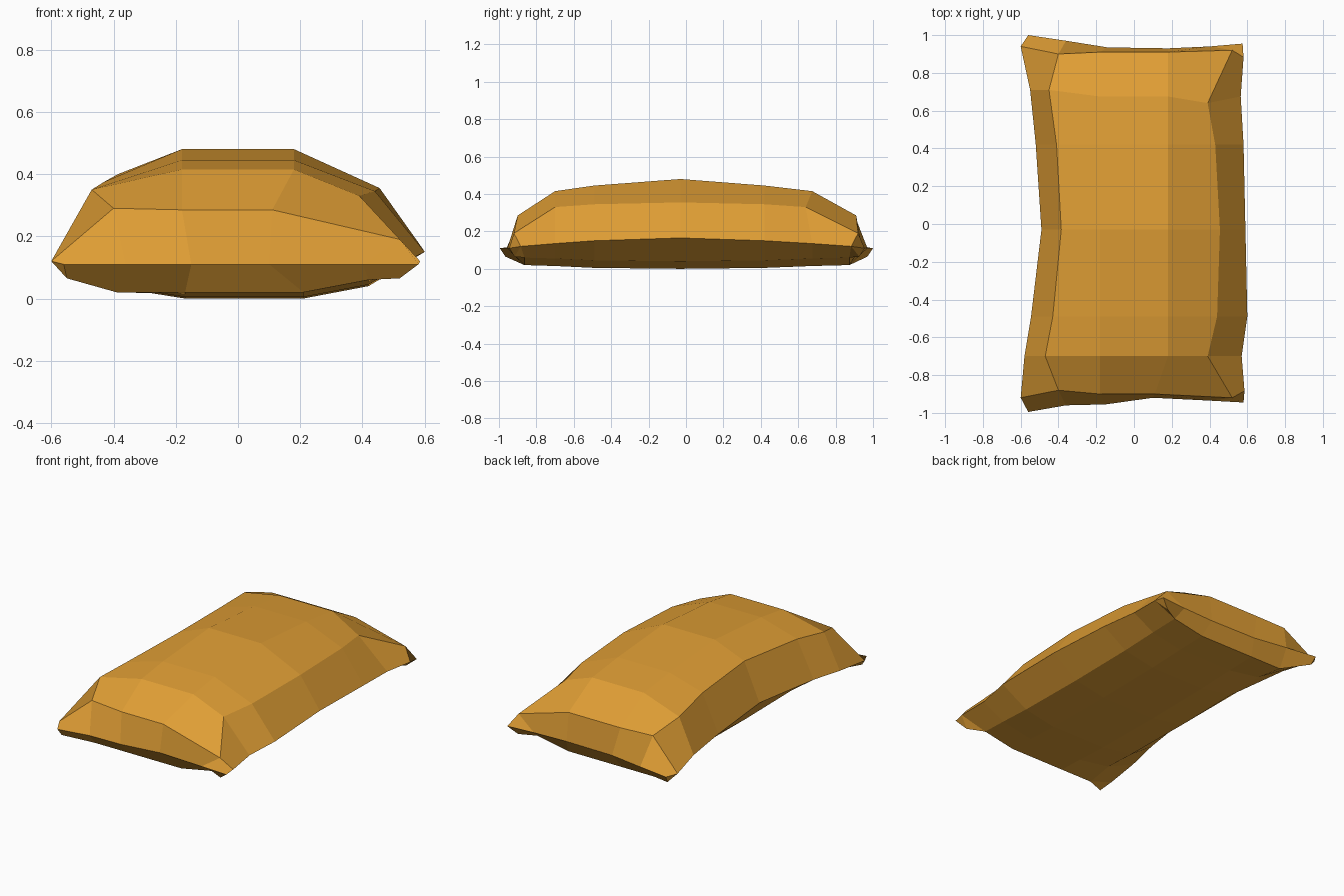
import bpy
import bmesh

cube = bpy.data.objects.get("Cube")
if cube:
    bpy.data.objects.remove(cube, do_unlink=True)

# Ochre cloth
cloth = bpy.data.materials.new("ochre_cloth")
cloth.use_nodes = True
color = (0.74, 0.34, 0.035, 1)
cloth.diffuse_color = color
cloth.node_tree.nodes["Principled BSDF"].inputs["Base Color"].default_value = color

# Stations from front to back:
# left y, right y, left seam x, left shoulder x, right shoulder x, right seam x,
# left shoulder z, crown z, right shoulder z, seam z, belly z
STATIONS = [
    (-.88, -.92, -.6, -.4, .52, .585, .29, .285, .19, .12, .02),
    (-.7, -.7, -.58, -.47, .39, .57, .35, .415, .33, .135, .015),
    (-.49, -.49, -.545, -.43, .44, .6, .375, .445, .345, .15, .005),
    (-.03, -.03, -.49, -.385, .455, .59, .4, .48, .355, .165, 0),
    (.42, .42, -.52, -.41, .43, .58, .38, .445, .345, .15, .005),
    (.71, .64, -.55, -.45, .39, .565, .35, .415, .33, .135, .015),
    (.9, .92, -.6, -.4, .52, .58, .29, .285, .19, .12, .02),
]
# End seams, left tip to right tip (x, y)
FRONT_SEAM = [(-.56, -.995), (-.36, -.96), (-.15, -.955), (.1, -.92), (.4, -.935), (.58, -.945)]
BACK_SEAM = [(-.56, 1), (-.36, .97), (-.14, .935), (.18, .93), (.4, .94), (.575, .955)]
SEAM_Z = .11

bm = bmesh.new()


def make_ring(station, rim):
    """Closed cross-section: six points over the top, four underneath."""
    yl, yr, xl, sl, sr, xr, zl, crown, zr, seam, belly = station
    mid = (yl + yr) / 2
    low = mid * (.96 if rim else 1)
    right_top = .11 if rim and yl < 0 else .18
    seam_left, seam_right = (yl * 1.045, yr * .96) if rim else (yl, mid)
    low_left = belly if rim else belly + .035
    points = [
        (xl, seam_left, seam), (sl, yl, zl), (-.18, mid, crown),
        (right_top, mid, crown), (sr, yr, zr), (xr, seam_right, seam),
        (.42, low, belly + .04), (.21, low, belly),
        (-.17, low, belly), (-.39, low, low_left),
    ]
    return [bm.verts.new(p) for p in points]


def close_end(ring, seam):
    """Pinch one end of the bag onto its seam, with a small lip at each corner."""
    edge = [bm.verts.new((x, y, SEAM_Z)) for x, y in seam]
    for i in range(5):
        bm.faces.new((ring[i], ring[i + 1], edge[i + 1], edge[i]))
    under = [ring[9], ring[8], ring[7], ring[6]]
    for i in range(3):
        bm.faces.new((edge[i + 1], edge[i + 2], under[i + 1], under[i]))
    corners = ((edge[0], edge[1], ring[0], under[0], -.55),
               (edge[5], edge[4], ring[5], under[3], .52))
    for tip, inner, side, low, x in corners:
        lip = bm.verts.new((x, tip.co.y * .97, .065))
        bm.faces.new((tip, side, lip))
        bm.faces.new((side, low, lip))
        bm.faces.new((tip, lip, low, inner))


# Filled body
last = len(STATIONS) - 1
rings = [make_ring(s, i in (0, last)) for i, s in enumerate(STATIONS)]
for a, b in zip(rings, rings[1:]):
    for i in range(len(a)):
        j = (i + 1) % len(a)
        bm.faces.new((a[i], a[j], b[j], b[i]))

# Pinched ends
close_end(rings[0], FRONT_SEAM)
close_end(rings[-1], BACK_SEAM)

bmesh.ops.recalc_face_normals(bm, faces=bm.faces)
mesh = bpy.data.meshes.new("filled_bag")
bm.to_mesh(mesh)
bm.free()
mesh.materials.append(cloth)
bag = bpy.data.objects.new("filled_bag", mesh)
bpy.context.scene.collection.objects.link(bag)
